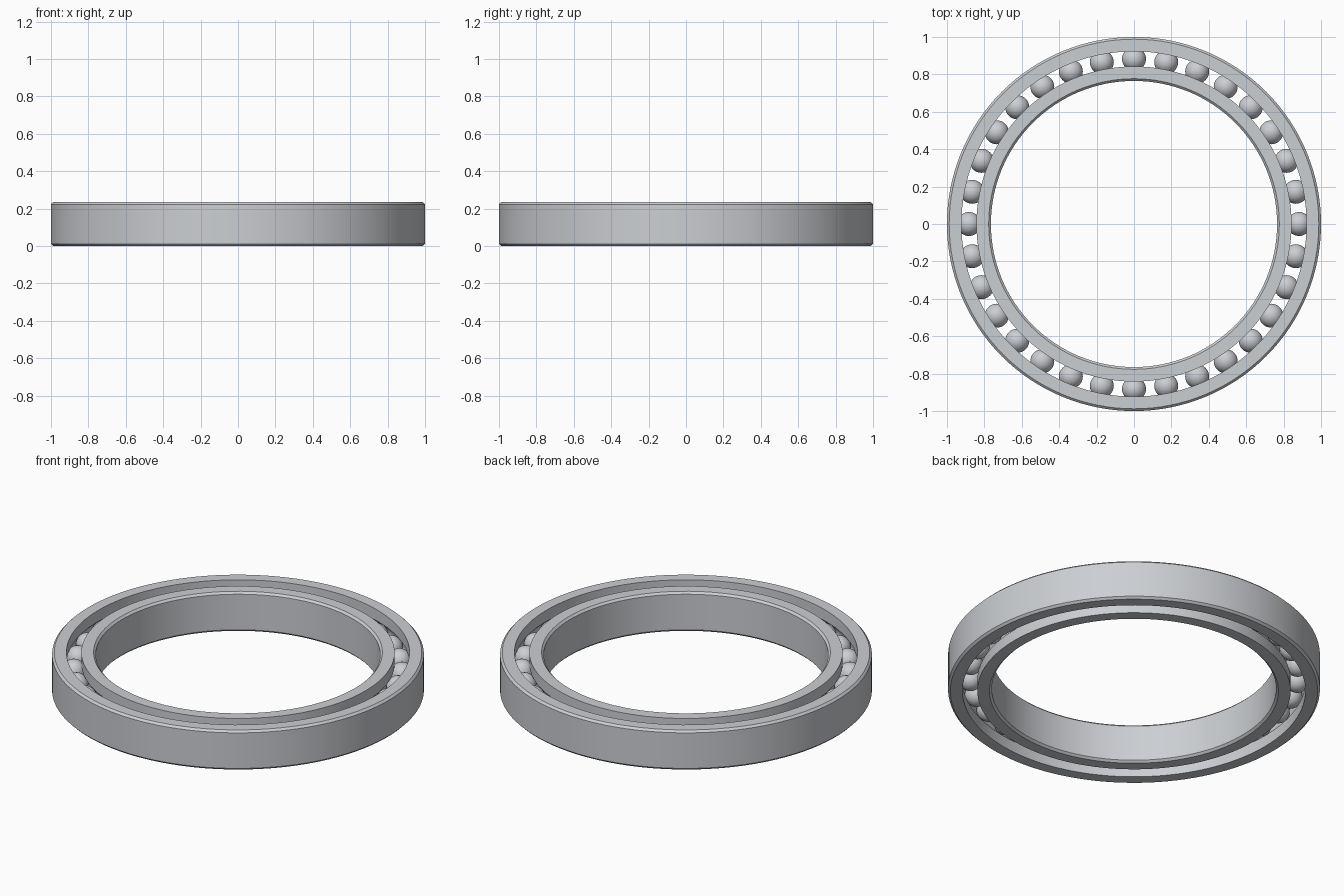
import bpy
import bmesh
from math import asin, cos, pi, sin, sqrt, tau
from mathutils import Matrix, Vector

cube = bpy.data.objects.get("Cube")
if cube:
    bpy.data.objects.remove(cube, do_unlink=True)

HEIGHT = 0.235
MID = HEIGHT / 2
CHAMFER = 0.012
PITCH = 0.8825        # radius of the circle of ball centres
HALF_GAP = 0.04       # half the space between the rings
BALL = 0.064
BALL_COUNT = 32
SEGMENTS = 128

steel = bpy.data.materials.new("polished steel")
colour = (0.60, 0.62, 0.65, 1)
steel.diffuse_color = colour
steel.use_nodes = True
steel.node_tree.nodes["Principled BSDF"].inputs["Base Color"].default_value = colour


def finish(name, bm):
    """Turn a bmesh into a smooth-shaded steel object."""
    bmesh.ops.recalc_face_normals(bm, faces=bm.faces)
    mesh = bpy.data.meshes.new(name)
    bm.to_mesh(mesh)
    bm.free()
    mesh.materials.append(steel)
    obj = bpy.data.objects.new(name, mesh)
    bpy.context.collection.objects.link(obj)
    bpy.ops.object.select_all(action="DESELECT")
    obj.select_set(True)
    bpy.context.view_layer.objects.active = obj
    bpy.ops.object.shade_smooth_by_angle(angle=pi / 6)
    return obj


def ring(name, wall, side):
    """Spin a ring: plain chamfered wall, and a grooved face towards the balls.
    side is 1 for the outer ring and -1 for the inner ring."""
    face = PITCH + side * HALF_GAP
    profile = [(face, 0), (wall - side * CHAMFER, 0), (wall, CHAMFER),
               (wall, HEIGHT - CHAMFER), (wall - side * CHAMFER, HEIGHT), (face, HEIGHT)]
    # Circular raceway that hugs the balls
    groove = BALL + 0.001
    reach = asin(sqrt(groove ** 2 - HALF_GAP ** 2) / groove)
    steps = 10
    for i in range(steps + 1):
        a = reach * (1 - 2 * i / steps)
        profile.append((PITCH + side * groove * cos(a), MID + groove * sin(a)))

    bm = bmesh.new()
    verts = [bm.verts.new((r, 0, z)) for r, z in profile]
    edges = [bm.edges.new((v, verts[i - 1])) for i, v in enumerate(verts)]
    bmesh.ops.spin(bm, geom=verts + edges, cent=(0, 0, 0), axis=(0, 0, 1),
                   angle=tau, steps=SEGMENTS, use_merge=True)
    bmesh.ops.remove_doubles(bm, verts=bm.verts, dist=0.0001)
    return finish(name, bm)


# Two races
ring("outer_ring", 1.0, 1)
ring("inner_ring", 0.765, -1)

# Balls evenly spaced between the races
bm = bmesh.new()
for i in range(BALL_COUNT):
    a = tau * i / BALL_COUNT
    place = Matrix.Translation(Vector((PITCH * cos(a), PITCH * sin(a), MID)))
    bmesh.ops.create_uvsphere(bm, u_segments=32, v_segments=20, radius=BALL, matrix=place)
finish("balls", bm)
